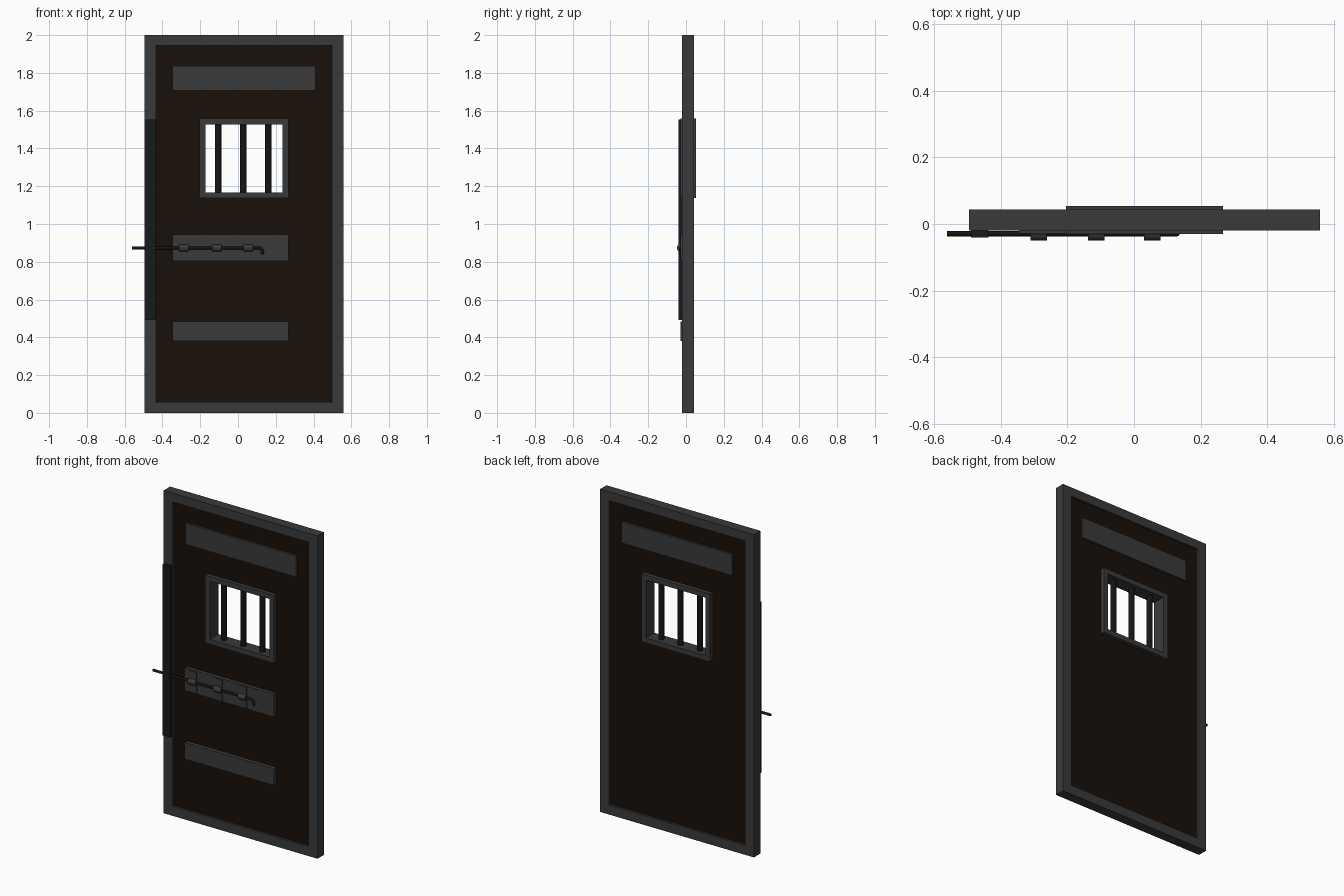
import bpy, bmesh, math

if "Cube" in bpy.data.objects:
    bpy.data.objects.remove(bpy.data.objects["Cube"])


def material(name, rgb):
    m = bpy.data.materials.new(name)
    m.diffuse_color = (*rgb, 1)
    m.use_nodes = True
    m.node_tree.nodes["Principled BSDF"].inputs["Base Color"].default_value = m.diffuse_color
    return m


IRON = material("iron", (0.042, 0.042, 0.042))
WOOD = material("dark_wood", (0.010, 0.005, 0.003))
BLACK = material("black_metal", (0.007, 0.007, 0.007))
STRIP = material("strip_metal", (0.008, 0.011, 0.012))


def finish(name, bm, mat):
    bmesh.ops.recalc_face_normals(bm, faces=bm.faces)
    me = bpy.data.meshes.new(name)
    bm.to_mesh(me)
    bm.free()
    me.materials.append(mat)
    ob = bpy.data.objects.new(name, me)
    bpy.context.collection.objects.link(ob)
    return ob


def smooth(ob):
    bpy.ops.object.select_all(action='DESELECT')
    ob.select_set(True)
    bpy.context.view_layer.objects.active = ob
    bpy.ops.object.shade_smooth_by_angle(angle=math.radians(40))


def box(name, x, y, z, mat):
    bm = bmesh.new()
    bmesh.ops.create_cube(bm, size=1)
    for v in bm.verts:
        v.co = [r[0] if c < 0 else r[1] for r, c in zip((x, y, z), v.co)]
    return finish(name, bm, mat)


def corners(r):
    x0, x1, z0, z1 = r
    return [(x0, z0), (x1, z0), (x1, z1), (x0, z1)]


def ring(name, outer, inner, y, mat):
    """Rectangular slab with a rectangular opening; rects are x0, x1, z0, z1."""
    bm = bmesh.new()
    loops = [[bm.verts.new((px, yy, pz)) for px, pz in corners(r)]
             for r, yy in ((outer, y[0]), (inner, y[0]), (inner, y[1]), (outer, y[1]))]
    for k in range(4):
        a, b = loops[k], loops[(k + 1) % 4]
        for i in range(4):
            j = (i + 1) % 4
            bm.faces.new((a[i], a[j], b[j], b[i]))
    return finish(name, bm, mat)


# Door leaf: outer frame, recessed panel, window surround
ring("door_frame", (-0.496, 0.559, 0, 2), (-0.435, 0.498, 0.058, 1.945), (-0.02, 0.043), IRON)
ring("door_panel", (-0.445, 0.508, 0.048, 1.955), (-0.19, 0.252, 1.153, 1.543), (-0.006, 0.029), WOOD)
ring("window_frame", (-0.204, 0.268, 1.137, 1.558), (-0.172, 0.236, 1.168, 1.527), (-0.03, 0.054), IRON)

# Window bars
for i in range(3):
    bpy.ops.mesh.primitive_cylinder_add(vertices=16, radius=0.017, depth=0.38,
                                        location=(-0.105 + i * 0.133, 0.012, 1.348))
    bar = bpy.context.object
    bar.name = f"window_bar_{i + 1}"
    bar.data.materials.append(BLACK)
    smooth(bar)

# Reinforcing plates (the top one shows on both sides)
box("top_plate", (-0.346, 0.411), (-0.02, 0.043), (1.706, 1.836), IRON)
box("latch_plate", (-0.346, 0.268), (-0.028, 0.005), (0.803, 0.945), IRON)
box("lower_plate", (-0.346, 0.268), (-0.03, 0.005), (0.38, 0.483), IRON)

# Dark strip on the latch side
box("edge_strip", (-0.49, -0.437), (-0.041, -0.01), (0.493, 1.552), STRIP)

# Sliding bolt with bent handle
ROD_Y, ROD_Z, BEND = -0.029, 0.873, 0.022
path = [(-0.562, ROD_Z)]
for i in range(7):
    a = math.radians(90 - 15 * i)
    path.append((0.108 + BEND * math.cos(a), ROD_Z - BEND + BEND * math.sin(a)))
path.append((0.13, 0.838))
cu = bpy.data.curves.new("bolt", 'CURVE')
cu.dimensions = '3D'
cu.bevel_depth = 0.008
cu.bevel_resolution = 2
cu.use_fill_caps = True
sp = cu.splines.new('POLY')
sp.points.add(len(path) - 1)
for p, (x, z) in zip(sp.points, path):
    p.co = (x, ROD_Y, z, 1)
cu.materials.append(BLACK)
bpy.context.collection.objects.link(bpy.data.objects.new("sliding_bolt", cu))

# Bolt staples: flat tabs with a rounded loop over the rod
profile = [(-0.02, 0.806), (-0.032, 0.806)]
for i in range(9):
    a = math.pi * i / 8
    profile.append((-0.032 - 0.017 * math.sin(a), ROD_Z - 0.018 * math.cos(a)))
profile += [(-0.032, 0.938), (-0.02, 0.938)]
for n, x in enumerate((-0.287, -0.113, 0.055)):
    bm = bmesh.new()
    face = bm.faces.new([bm.verts.new((x - 0.025, y, z)) for y, z in profile])
    new = bmesh.ops.extrude_face_region(bm, geom=[face])["geom"]
    bmesh.ops.translate(bm, vec=(0.05, 0, 0),
                        verts=[v for v in new if isinstance(v, bmesh.types.BMVert)])
    smooth(finish(f"bolt_staple_{n + 1}", bm, IRON))
